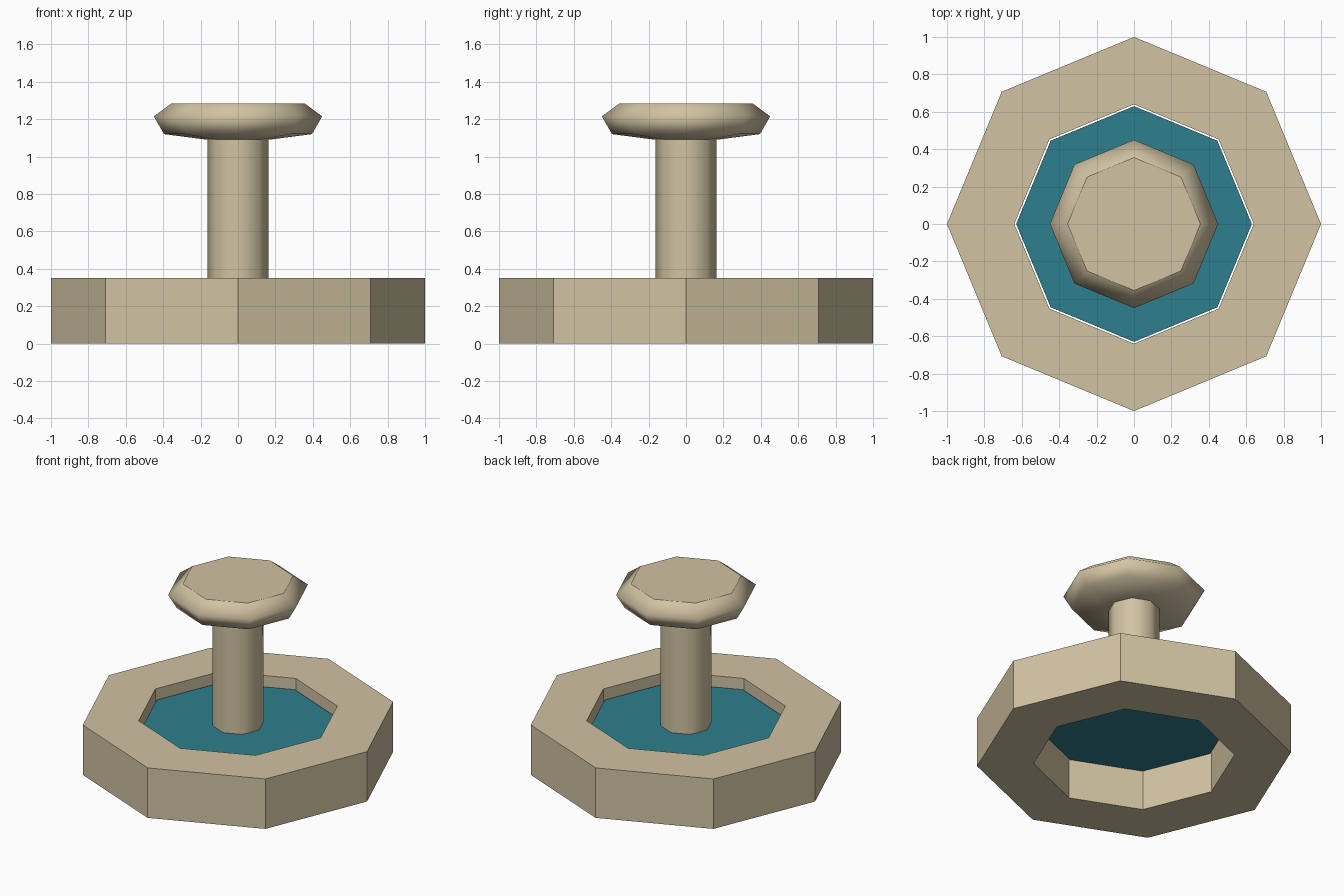
import bpy, bmesh, math

cube = bpy.data.objects.get("Cube")
if cube:
    bpy.data.objects.remove(cube, do_unlink=True)

SIDES = 8


def make_material(name, rgb):
    mat = bpy.data.materials.new(name)
    mat.use_nodes = True
    colour = (*rgb, 1.0)
    mat.diffuse_color = colour
    mat.node_tree.nodes["Principled BSDF"].inputs["Base Color"].default_value = colour
    return mat


def lathe(name, profile, mat, closed=False, caps=False, smooth=False):
    """Turn a (radius, z) profile, listed bottom to top, into an octagonal solid."""
    bm = bmesh.new()
    rings = []
    for r, z in profile:
        angles = [math.tau * i / SIDES for i in range(SIDES)]
        rings.append([bm.verts.new((r * math.cos(a), r * math.sin(a), z)) for a in angles])
    pairs = list(zip(rings, rings[1:]))
    if closed:
        pairs.append((rings[-1], rings[0]))
    for low, high in pairs:
        for i in range(SIDES):
            j = (i + 1) % SIDES
            face = bm.faces.new((low[i], low[j], high[j], high[i]))
            face.smooth = smooth
    if caps:
        # End caps stay flat, with a sharp outline
        ends = [bm.faces.new(rings[-1])]
        if len(rings) > 1:
            ends.append(bm.faces.new(rings[0][::-1]))
        for face in ends:
            for edge in face.edges:
                edge.smooth = False
    mesh = bpy.data.meshes.new(name)
    bm.to_mesh(mesh)
    bm.free()
    mesh.materials.append(mat)
    obj = bpy.data.objects.new(name, mesh)
    bpy.context.collection.objects.link(obj)
    return obj


stone = make_material("sandstone", (0.64, 0.545, 0.365))
teal = make_material("teal_water", (0.027, 0.21, 0.27))

# Basin wall: open ring with square edges
lathe("basin_wall", [(1, 0), (1, 0.35), (0.64, 0.35), (0.64, 0)], stone, closed=True)

# Water sheet, with a thin gap to the wall
lathe("water", [(0.63, 0.275)], teal, caps=True)

# Central column
lathe("column", [(0.163, 0.277), (0.163, 1.095)], stone, caps=True, smooth=True)

# Rounded bowl with a flat top
lathe("top_bowl", [(0.165, 1.09), (0.395, 1.12), (0.45, 1.215), (0.355, 1.285)],
      stone, caps=True, smooth=True)
